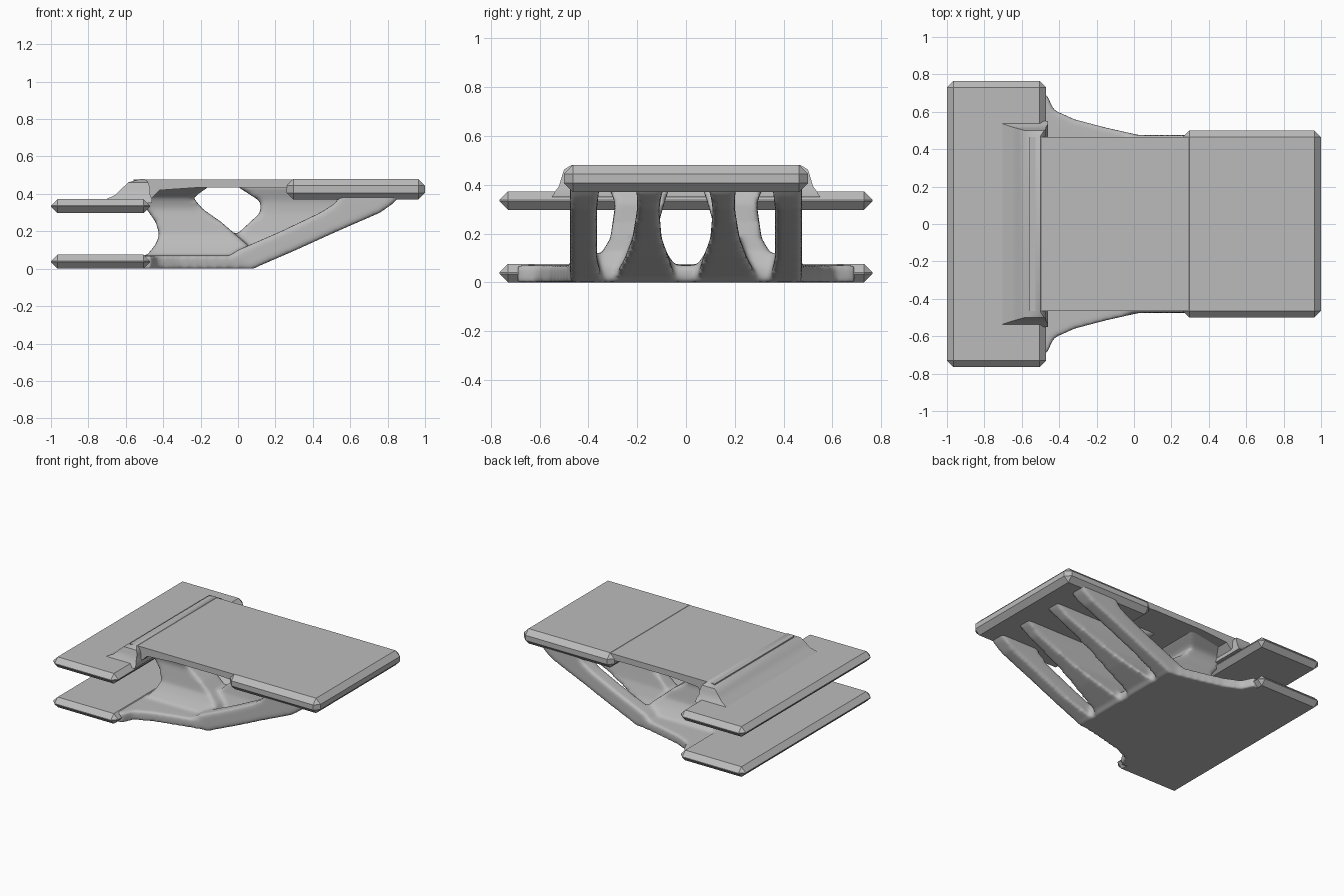
import bpy, bmesh

old = bpy.data.objects.get("Cube")
if old:
    bpy.data.objects.remove(old, do_unlink=True)

grey = bpy.data.materials.new("plain grey")
grey.use_nodes = True
grey.diffuse_color = (0.5, 0.5, 0.5, 1)
grey.node_tree.nodes["Principled BSDF"].inputs["Base Color"].default_value = (0.5, 0.5, 0.5, 1)


def finish(name, bm):
    bmesh.ops.recalc_face_normals(bm, faces=bm.faces)
    mesh = bpy.data.meshes.new(name)
    bm.to_mesh(mesh)
    bm.free()
    mesh.materials.append(grey)
    ob = bpy.data.objects.new(name, mesh)
    bpy.context.collection.objects.link(ob)
    return ob


def add_loft(bm, sections, side=1):
    """Stack of rectangles (z, x0, x1, y0, y1), optionally mirrored in y."""
    rings = []
    for z, x0, x1, y0, y1 in sections:
        corners = ((x0, y0), (x1, y0), (x1, y1), (x0, y1))
        rings.append([bm.verts.new((x, y * side, z)) for x, y in corners])
    for a, b in zip(rings, rings[1:]):
        for i in range(4):
            j = (i + 1) % 4
            bm.faces.new((a[i], a[j], b[j], b[i]))
    bm.faces.new(rings[0][::-1])
    bm.faces.new(rings[-1])


def add_prism(bm, points, offset):
    """Extrude a closed outline along the offset vector."""
    face = bm.faces.new([bm.verts.new(p) for p in points])
    out = bmesh.ops.extrude_face_region(bm, geom=[face])
    moved = [g for g in out["geom"] if isinstance(g, bmesh.types.BMVert)]
    bmesh.ops.translate(bm, verts=moved, vec=offset)


def plate(name, x0, x1, half, z0, z1, chamfer):
    bm = bmesh.new()
    add_loft(bm, [(z0, x0, x1, -half, half), (z1, x0, x1, -half, half)])
    bmesh.ops.bevel(bm, geom=bm.edges[:], offset=chamfer, segments=1, affect='EDGES')
    return finish(name, bm)


# Chamfered flat plates
plate("lower_rear_plate", -1, -0.47, 0.765, 0, 0.075, 0.035)
plate("upper_rear_plate", -1, -0.47, 0.765, 0.297, 0.372, 0.035)
plate("front_deck", 0.26, 1, 0.5, 0.37, 0.48, 0.036)

# Thin middle deck
bm = bmesh.new()
deck = [(-0.56, 0.478), (0.4, 0.478), (0.4, 0.42), (0.2, 0.435),
        (-0.2, 0.435), (-0.42, 0.42), (-0.48, 0.36), (-0.56, 0.36)]
add_prism(bm, [(x, -0.465, z) for x, z in deck], (0, 0.93, 0))
finish("middle_deck", bm)

# Sloping shoulder where the deck rises out of the rear plate
bm = bmesh.new()
add_loft(bm, [(0.35, -0.73, -0.46, -0.55, 0.55), (0.374, -0.7, -0.46, -0.535, 0.535),
              (0.395, -0.655, -0.47, -0.52, 0.52), (0.43, -0.62, -0.47, -0.51, 0.51),
              (0.462, -0.585, -0.48, -0.5, 0.5), (0.48, -0.52, -0.5, -0.47, 0.47)])
shoulder = finish("deck_shoulder", bm)

# Organic frame: waisted floor, rear webs, inner and outer struts
bm = bmesh.new()
edge = [(-0.56, 0.69), (-0.465, 0.69), (-0.43, 0.61), (-0.32, 0.56),
        (-0.15, 0.515), (0.03, 0.475), (0.09, 0.47)]
floor = edge + [(x, -y) for x, y in reversed(edge)]
add_prism(bm, [(x, y, 0) for x, y in floor], (0, 0, 0.07))
rear_web = [(0.03, -0.5, 0.08, 0.04, 0.42), (0.08, -0.48, 0.08, 0.05, 0.38),
            (0.13, -0.44, 0.05, 0.09, 0.34), (0.18, -0.42, -0.01, 0.11, 0.31),
            (0.25, -0.44, -0.09, 0.11, 0.3), (0.32, -0.49, -0.19, 0.09, 0.29),
            (0.38, -0.54, -0.24, 0.07, 0.31), (0.45, -0.55, -0.14, 0.04, 0.43)]
inner_strut = [(0.01, -0.1, 0.08, 0.04, 0.3), (0.1, -0.05, 0.3, 0.07, 0.25),
               (0.18, -0.01, 0.47, 0.1, 0.22), (0.3, 0.12, 0.74, 0.11, 0.2),
               (0.36, 0.12, 0.83, 0.1, 0.2), (0.45, -0.02, 0.9, 0.07, 0.23)]
outer_strut = [(0.005, -0.15, 0.09, 0.34, 0.475), (0.1, 0, 0.31, 0.365, 0.475),
               (0.2, 0.23, 0.53, 0.365, 0.475), (0.3, 0.44, 0.76, 0.365, 0.475),
               (0.35, 0.52, 0.83, 0.36, 0.475), (0.42, 0.56, 0.9, 0.35, 0.475)]
for side in (1, -1):
    for part in (rear_web, inner_strut, outer_strut):
        add_loft(bm, part, side)
frame = finish("strut_frame", bm)
remesh = frame.modifiers.new("fuse", 'REMESH')
remesh.mode = 'VOXEL'
remesh.voxel_size = 0.013
remesh.use_smooth_shade = True
soften = frame.modifiers.new("soften", 'SMOOTH')
soften.factor = 0.5
soften.iterations = 8

# Smooth shading on the rounded parts
for ob in (shoulder, frame):
    bpy.ops.object.select_all(action='DESELECT')
    ob.select_set(True)
    bpy.context.view_layer.objects.active = ob
    bpy.ops.object.shade_smooth_by_angle(angle=0.7)
